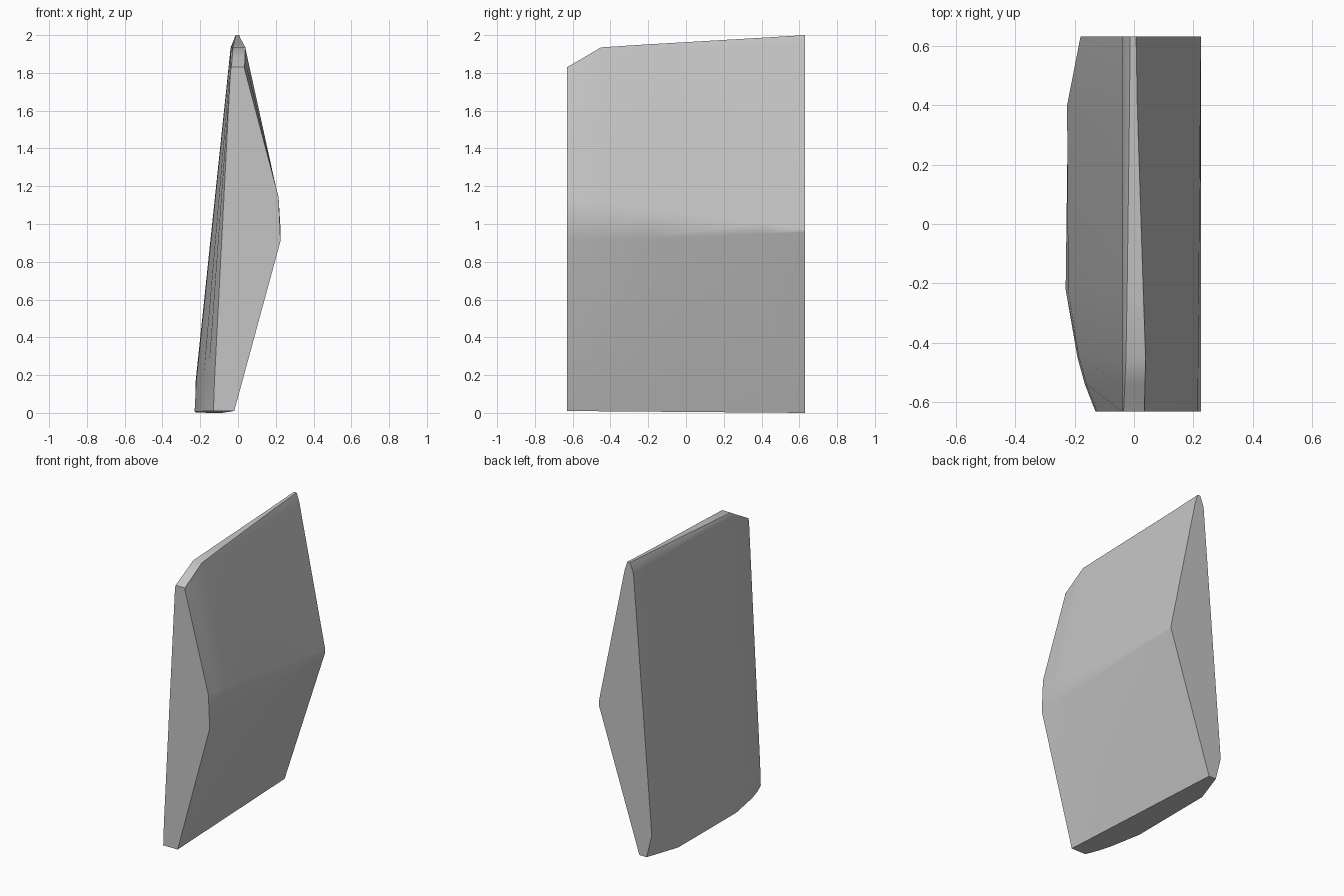
import bpy
import bmesh
import math

cube = bpy.data.objects.get("Cube")
if cube:
    bpy.data.objects.remove(cube, do_unlink=True)

grey = bpy.data.materials.new("plain grey")
grey.use_nodes = True
colour = (0.56, 0.56, 0.56, 1)
grey.diffuse_color = colour
grey.node_tree.nodes["Principled BSDF"].inputs["Base Color"].default_value = colour


def mix(a, b, t):
    return a + (b - a) * t


def section(y, foot, flank, top, half, mid):
    """Cross-section: foot and flank shape the bulged left side, top and half the crest."""
    t = (y + 0.63) / 1.26
    base = mix(0.01, 0, t)
    drop = mix(0.01, 0.06, t)
    return [(x, y, z) for x, z in (
        (foot, base),
        (mix(-0.02, -0.085, t), base),
        (0.225, mix(0.91, 0.955, t)),
        (mix(0.215, 0.225, t), mix(1.14, 0.975, t)),
        (mid + half + 0.02 * t, top - drop),
        (mid + half, top),
        (mid - half, top),
        (-0.04, top - mix(0.02, 0.07, t)),
        (flank, 0.16),
    )]


# Stations from front to back
stations = [
    section(-0.63, -0.13, -0.125, 1.83, 0.035, 0),
    section(-0.54, -0.165, -0.16, 1.882, 0.034, 0.003),
    section(-0.45, -0.19, -0.185, 1.935, 0.033, 0.006),
    section(-0.22, -0.23, -0.222, 1.95, 0.027, 0.004),
    section(0.4, -0.222, -0.225, 1.986, 0.013, -0.002),
    section(0.63, -0.14, -0.18, 2.0, 0.01, -0.003),
]

# Wedge body lofted through the stations
bm = bmesh.new()
rings = [[bm.verts.new(p) for p in s] for s in stations]
for a, b in zip(rings, rings[1:]):
    for i in range(len(a)):
        j = (i + 1) % len(a)
        bm.faces.new((a[i], a[j], b[j], b[i]))
bm.faces.new(rings[0])
bm.faces.new(rings[-1])
bmesh.ops.recalc_face_normals(bm, faces=bm.faces)

mesh = bpy.data.meshes.new("wedge_body")
bm.to_mesh(mesh)
bm.free()
mesh.materials.append(grey)
body = bpy.data.objects.new("wedge_body", mesh)
bpy.context.collection.objects.link(body)

# Soft ridge, sharp rim
bpy.context.view_layer.objects.active = body
body.select_set(True)
bpy.ops.object.shade_smooth_by_angle(angle=math.radians(32))
normals = body.modifiers.new("weighted_normals", "WEIGHTED_NORMAL")
normals.keep_sharp = True
